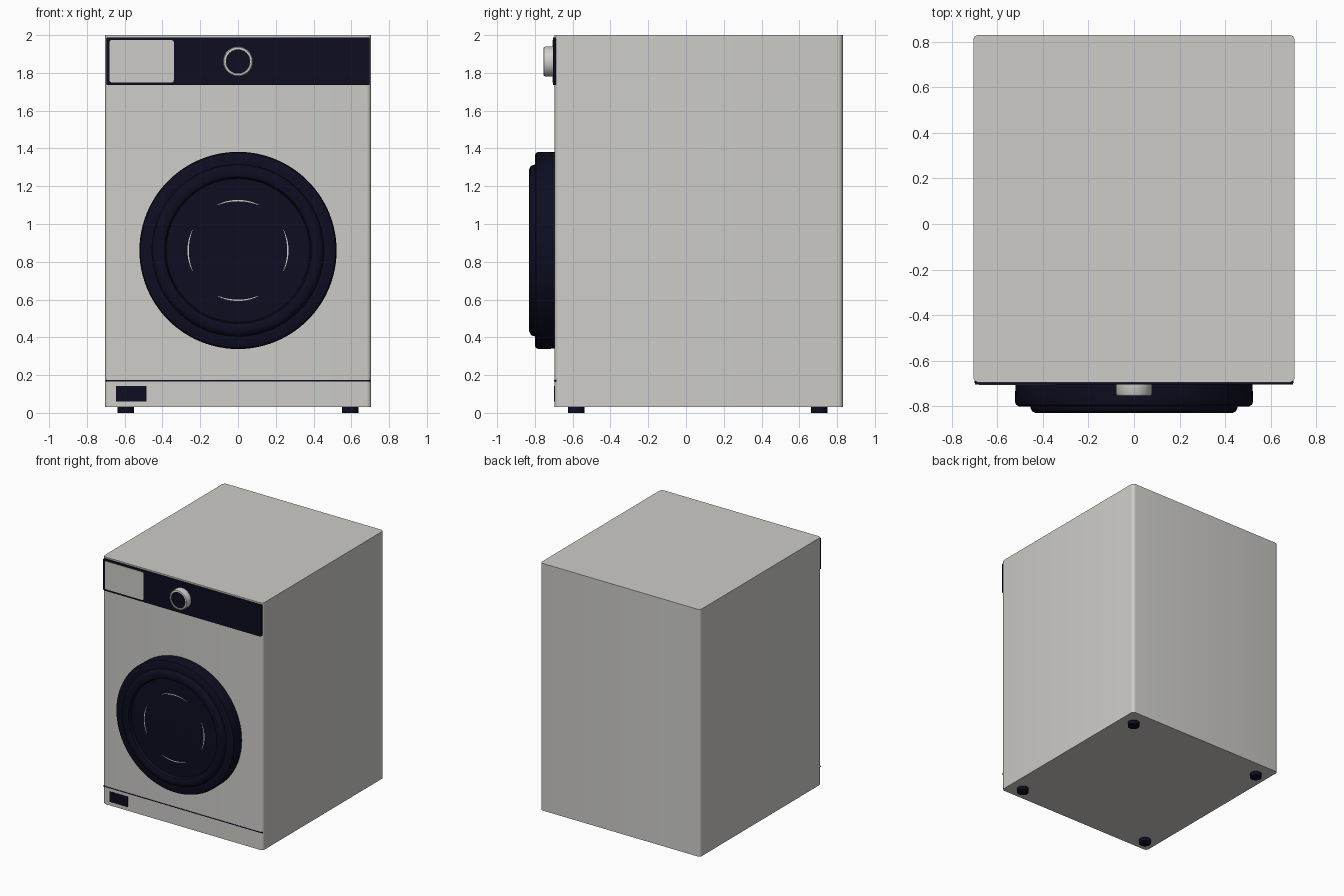
import bpy, bmesh, math

cube = bpy.data.objects.get("Cube")
if cube:
    bpy.data.objects.remove(cube, do_unlink=True)


def material(name, rgb, rough=0.5):
    m = bpy.data.materials.new(name)
    m.use_nodes = True
    m.diffuse_color = (*rgb, 1)
    bsdf = m.node_tree.nodes["Principled BSDF"]
    bsdf.inputs["Base Color"].default_value = (*rgb, 1)
    bsdf.inputs["Roughness"].default_value = rough
    return m


white = material("warm white enamel", (0.61, 0.605, 0.58))
navy = material("dark navy", (0.004, 0.004, 0.015))
FRONT = -0.695
DOOR_Z = 0.86


def finish(name, bm, mat, smooth=True):
    bmesh.ops.recalc_face_normals(bm, faces=bm.faces)
    mesh = bpy.data.meshes.new(name)
    bm.to_mesh(mesh)
    bm.free()
    mesh.materials.append(mat)
    ob = bpy.data.objects.new(name, mesh)
    bpy.context.collection.objects.link(ob)
    if smooth:
        bpy.ops.object.select_all(action='DESELECT')
        ob.select_set(True)
        bpy.context.view_layer.objects.active = ob
        bpy.ops.object.shade_smooth_by_angle(angle=math.radians(35))
    return ob


def box(name, x, y, z, mat, radius=0, axis=None):
    """Box from ranges; rounds only the edges running along the given axis."""
    bm = bmesh.new()
    bmesh.ops.create_cube(bm, size=1)
    for v in bm.verts:
        for i, (lo, hi) in enumerate((x, y, z)):
            v.co[i] = lo if v.co[i] < 0 else hi
    if radius:
        edges = [e for e in bm.edges
                 if abs((e.verts[0].co - e.verts[1].co).normalized()[axis]) > 0.9]
        bmesh.ops.bevel(bm, geom=edges, offset=radius, segments=5,
                        profile=0.5, affect='EDGES')
    return finish(name, bm, mat)


def lathe(name, profile, z, mat, steps=96):
    """Spin (radius, y) points about a front-to-back axis at height z."""
    bm = bmesh.new()
    verts = [bm.verts.new((r, y, z)) for r, y in profile]
    edges = [bm.edges.new(pair) for pair in zip(verts, verts[1:])]
    bmesh.ops.spin(bm, geom=verts + edges, cent=(0, 0, z), axis=(0, 1, 0),
                   angle=math.tau, steps=steps)
    bmesh.ops.remove_doubles(bm, verts=bm.verts, dist=0.0001)
    return finish(name, bm, mat)


# Cabinet with softened upright corners
box("cabinet", (-0.705, 0.705), (FRONT, 0.83), (0.03, 2.0), white, 0.025, 2)

# Control panel and detergent drawer
box("control_panel", (-0.697, 0.697), (-0.704, -0.66), (1.735, 1.988), navy, 0.01, 1)
box("detergent_drawer", (-0.68, -0.34), (-0.707, -0.69), (1.75, 1.973), white, 0.01, 1)

# Dial: pale collar with a dark centre
lathe("dial_collar", [(0.08, -0.70), (0.08, -0.742), (0.075, -0.753),
                      (0.071, -0.755), (0.064, -0.755), (0.062, -0.745)], 1.86, white, 64)
lathe("dial_centre", [(0.063, -0.70), (0.063, -0.748), (0, -0.748)], 1.86, navy, 64)

# Door: stepped outer ring, raised inner ring and shallow window
lathe("door_ring", [(0.52, FRONT), (0.522, -0.78), (0.517, -0.793), (0.505, -0.80),
                    (0.455, -0.80), (0.452, -0.812), (0.446, -0.822), (0.43, -0.83),
                    (0.40, -0.83), (0.388, -0.824), (0.38, -0.80)], DOOR_Z, navy)
lathe("door_window", [(0.382, -0.80), (0.27, -0.802), (0, -0.802)], DOOR_Z, navy)

# Four slim tapering highlight arcs on the window
bm = bmesh.new()
for quarter in range(4):
    rows = []
    for i in range(17):
        t = i / 8 - 1
        a = quarter * math.pi / 2 + t * math.radians(24)
        half = 0.001 + 0.0025 * (1 - t * t)
        rows.append([bm.verts.new((r * math.cos(a), -0.804, DOOR_Z + r * math.sin(a)))
                     for r in (0.264 - half, 0.264 + half)])
    for p, q in zip(rows, rows[1:]):
        bm.faces.new((p[0], p[1], q[1], q[0]))
bmesh.ops.solidify(bm, geom=bm.faces[:], thickness=0.001)
finish("window_arcs", bm, white, False)

# Plinth seam and drain filter flap
box("plinth_seam", (-0.70, 0.70), (-0.698, -0.68), (0.167, 0.173), navy)
box("filter_flap", (-0.645, -0.485), (-0.699, -0.69), (0.06, 0.142), navy)

# Feet
for side, sx in (("right", -1), ("left", 1)):
    for end, y in (("front", -0.582), ("back", 0.705)):
        bm = bmesh.new()
        bmesh.ops.create_cone(bm, cap_ends=True, segments=32, radius1=0.044,
                              radius2=0.044, depth=0.04)
        bmesh.ops.translate(bm, verts=bm.verts, vec=(sx * 0.595, y, 0.02))
        finish(f"{end}_{side}_foot", bm, navy)
